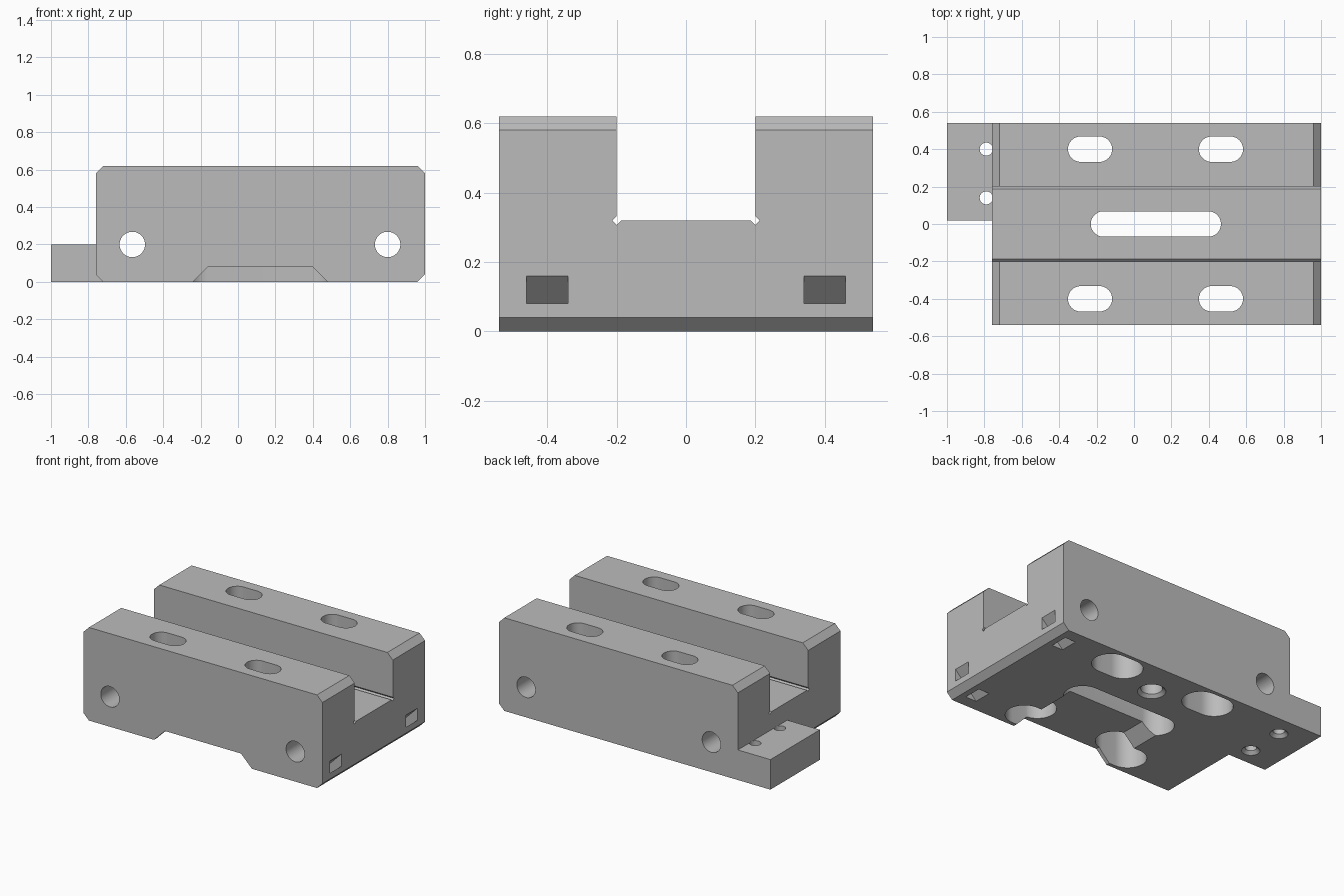
import bpy, bmesh, math
from mathutils import Vector

if "Cube" in bpy.data.objects:
    bpy.data.objects.remove(bpy.data.objects["Cube"], do_unlink=True)

grey = bpy.data.materials.new("plain_grey")
grey.use_nodes = True
grey.diffuse_color = (0.5, 0.5, 0.5, 1)
grey.node_tree.nodes["Principled BSDF"].inputs["Base Color"].default_value = (0.5, 0.5, 0.5, 1)


def loft(name, bottom, top):
    """Closed solid between two matching outlines."""
    bm = bmesh.new()
    a = [bm.verts.new(p) for p in bottom]
    b = [bm.verts.new(p) for p in top]
    n = len(a)
    bm.faces.new(a[::-1])
    bm.faces.new(b)
    for i in range(n):
        j = (i + 1) % n
        bm.faces.new((a[i], a[j], b[j], b[i]))
    bmesh.ops.recalc_face_normals(bm, faces=bm.faces)
    mesh = bpy.data.meshes.new(name)
    bm.to_mesh(mesh)
    bm.free()
    mesh.materials.append(grey)
    obj = bpy.data.objects.new(name, mesh)
    bpy.context.collection.objects.link(obj)
    return obj


def prism_y(name, profile, y0, y1):
    return loft(name, [(x, y0, z) for x, z in profile], [(x, y1, z) for x, z in profile])


def prism_x(name, profile, x0, x1):
    return loft(name, [(x0, y, z) for y, z in profile], [(x1, y, z) for y, z in profile])


def rect(a0, a1, b0, b1):
    return [(a0, b0), (a1, b0), (a1, b1), (a0, b1)]


def ring(x, y, r, half=0, steps=24):
    """Round outline, stretched along x into a slot when half is set."""
    pts = []
    for side, start in ((1, -math.pi / 2), (-1, math.pi / 2)):
        for i in range(steps + 1):
            if half == 0 and i == steps:
                continue
            t = start + math.pi * i / steps
            pts.append((x + side * half + r * math.cos(t), y + r * math.sin(t)))
    return pts


def bore(name, x, y, r0, r1, z0, z1, half=0):
    return loft(name, [(*p, z0) for p in ring(x, y, r0, half)],
                [(*p, z1) for p in ring(x, y, r1, half)])


def boolean(obj, other, operation):
    mod = obj.modifiers.new(other.name, 'BOOLEAN')
    mod.operation, mod.solver, mod.object = operation, 'EXACT', other
    bpy.context.view_layer.objects.active = obj
    bpy.ops.object.modifier_apply(modifier=mod.name)
    bpy.data.objects.remove(other, do_unlink=True)


# Main block with chamfered ends
L, R, H, C, W = -0.76, 1.0, 0.62, 0.04, 0.54
block = prism_y("slotted_block", [
    (L + C, 0), (R - C, 0), (R, C), (R, H - C),
    (R - C, H), (L + C, H), (L, H - C), (L, C)], -W, W)

# End tab
boolean(block, prism_y("end_tab", rect(-1, L + 0.06, 0, 0.2), 0.02, W), 'UNION')

cutters = []

# Lengthwise channel with corner reliefs
cutters.append(prism_x("channel", rect(-0.2, 0.2, 0.32, 0.8), -0.9, 1.1))
for s in (-1, 1):
    d = 0.013
    y = 0.2 * s
    cutters.append(prism_x("relief", [(y - d, 0.32), (y, 0.32 - d), (y + d, 0.32), (y, 0.32 + d)], -0.9, 1.1))

# Trapezoid notch under the front
cutters.append(prism_y("front_notch", [(-0.26, -0.02), (0.5, -0.02), (0.4, 0.08), (-0.16, 0.08)], -0.6, 0))

# Bolt slots, wider from below
for x, y, half, depth in ((0.465, 0.4, 0.05, 0.4), (-0.235, 0.4, 0.05, 0.4),
                          (0.465, -0.4, 0.05, 0.4), (-0.235, -0.4, 0.05, 0.4),
                          (0.117, 0, 0.28, 0.2)):
    cutters.append(bore("slot", x, y, 0.068, 0.068, -0.1, 0.8, half))
    cutters.append(bore("slot_head", x, y, 0.115, 0.115, -0.1, depth, half))

# Cross holes
for x in (-0.565, 0.8):
    cutters.append(prism_y("cross_hole", ring(x, 0.2, 0.068), -0.7, 0.7))

# Countersunk blind hole and tab holes
for x, y, r, top in ((0.115, 0.3, 0.065, 0.25), (-0.79, 0.4, 0.035, 0.2), (-0.79, 0.14, 0.035, 0.2)):
    cutters.append(bore("hole", x, y, r, r, -0.1, top + 0.001))
    cutters.append(bore("countersink", x, y, r + 0.03, r, -0.01, 0.02))

# Slanted tie passages at the right-hand end
for s in (-1, 1):
    y = 0.4 * s
    cutters.append(prism_y("tie_passage", [(0.82, -0.02), (0.9, -0.02), (1.02, 0.1), (1.02, 0.18)],
                           y - 0.06, y + 0.06))

for c in cutters:
    boolean(block, c, 'DIFFERENCE')

bpy.ops.object.select_all(action='DESELECT')
block.select_set(True)
bpy.context.view_layer.objects.active = block
bpy.ops.object.shade_smooth_by_angle(angle=math.radians(25))
